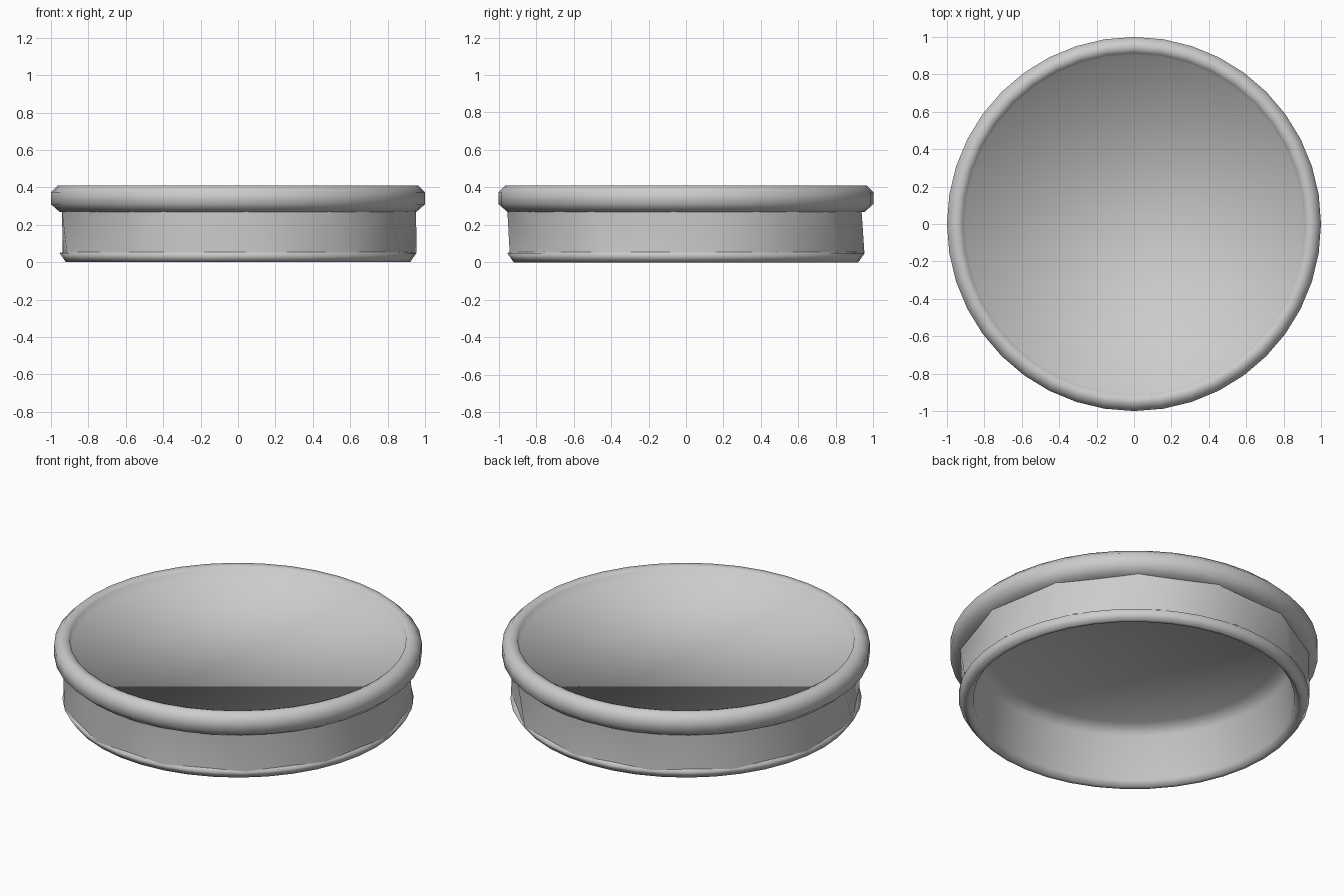
import bpy
from math import sin, cos, tau, radians

cube = bpy.data.objects.get("Cube")
if cube:
    bpy.data.objects.remove(cube, do_unlink=True)

SIDES = 40       # sides of the round parts
FACETS = 13      # coarse facets of the side wall

grey = bpy.data.materials.new("plain grey")
grey.use_nodes = True
colour = (0.6, 0.6, 0.6, 1)
grey.diffuse_color = colour
grey.node_tree.nodes["Principled BSDF"].inputs["Base Color"].default_value = colour


def ring(radius, z, count, start=0.0):
    return [(radius * cos(start + tau * j / count),
             radius * sin(start + tau * j / count), z) for j in range(count)]


def add_part(name, verts, faces):
    mesh = bpy.data.meshes.new(name)
    mesh.from_pydata(verts, [], faces)
    mesh.materials.append(grey)
    for face in mesh.polygons:
        face.use_smooth = True
    mesh.update()
    part = bpy.data.objects.new(name, mesh)
    bpy.context.collection.objects.link(part)
    return part


def lathe(name, profile, cap_first=False, cap_last=False):
    """Turn a profile of (radius, height) points around the z axis."""
    verts, faces = [], []
    for radius, z in profile:
        verts += ring(radius, z, SIDES)
    for i in range(len(profile) - 1):
        a, b = i * SIDES, (i + 1) * SIDES
        for j in range(SIDES):
            k = (j + 1) % SIDES
            faces.append((a + j, b + j, b + k, a + k))
    if cap_first:
        faces.append(tuple(range(SIDES)))
    if cap_last:
        faces.append(tuple(reversed(range(len(verts) - SIDES, len(verts)))))
    return add_part(name, verts, faces)


# Rolled rim with the shallow dish floor
lathe("rim_and_dish", [
    (0.905, 0.365), (0.915, 0.40), (0.94, 0.41), (0.965, 0.41),
    (1.0, 0.375), (1.0, 0.31), (0.955, 0.27), (0.90, 0.265)], cap_first=True)

# Foot ring with the hollow underside and its ceiling
lathe("foot_and_hollow", [
    (0.90, 0.06), (0.955, 0.05), (0.92, 0.0), (0.90, 0.0),
    (0.875, 0.03), (0.865, 0.30), (0.80, 0.35)], cap_last=True)

# Side wall of large slanting facets between rim and foot
step = tau / FACETS
start = radians(-115)
verts = (ring(0.955, 0.28, FACETS, start)
         + ring(0.955, 0.052, FACETS, start + step / 4))
faces = []
for j in range(FACETS):
    k = (j + 1) % FACETS
    top, top_next, low, low_next = j, k, FACETS + j, FACETS + k
    if j % 2:
        faces += [(top, low, low_next), (top, low_next, top_next)]
    else:
        faces += [(top, low, top_next), (low, low_next, top_next)]
add_part("side_wall", verts, faces)
